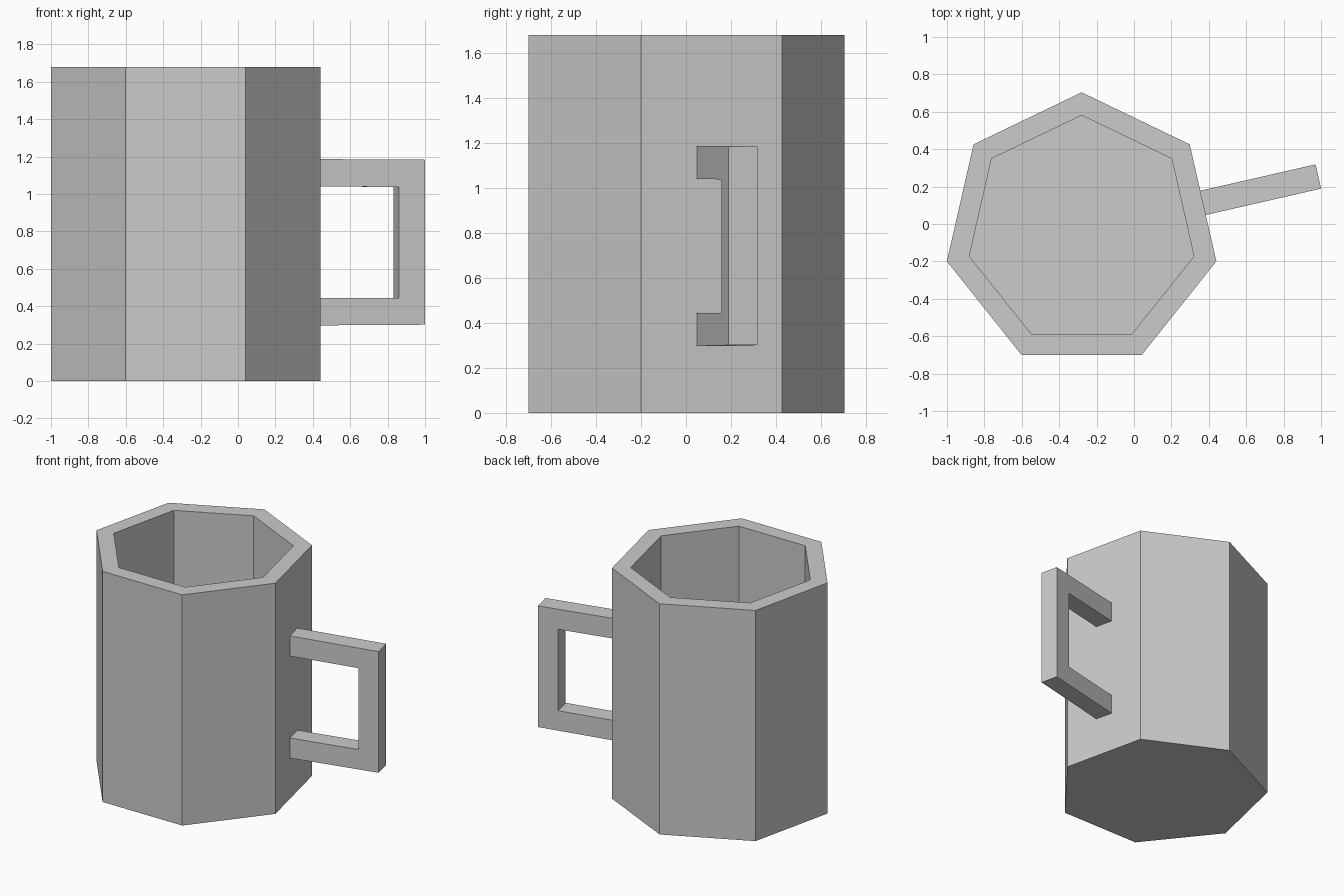
import bpy, bmesh
from math import pi, cos, sin
from mathutils import Matrix, Vector

if "Cube" in bpy.data.objects:
    bpy.data.objects.remove(bpy.data.objects["Cube"])

CENTRE = Vector((-0.28, -0.035, 0))   # axis of the cup
SIDES = 7


def finish(bm, name):
    bmesh.ops.recalc_face_normals(bm, faces=bm.faces)
    mesh = bpy.data.meshes.new(name)
    bm.to_mesh(mesh)
    bm.free()
    obj = bpy.data.objects.new(name, mesh)
    obj.location = CENTRE
    bpy.context.collection.objects.link(obj)
    return obj


def ring(bm, radius, z):
    angles = [pi / 2 + 2 * pi * i / SIDES for i in range(SIDES)]
    return [bm.verts.new((radius * cos(a), radius * sin(a), z)) for a in angles]


# Cup body: heptagonal outer wall, flat rim, inner wall and floor
bm = bmesh.new()
rings = [ring(bm, r, z) for r, z in
         ((0.739, 0), (0.739, 1.68), (0.616, 1.68), (0.616, 0.12))]
for low, high in zip(rings, rings[1:]):
    for i in range(SIDES):
        j = (i + 1) % SIDES
        bm.faces.new((low[i], low[j], high[j], high[i]))
bm.faces.new(rings[0])
bm.faces.new(rings[-1])
finish(bm, "cup_body")

# Handle: squared C profile, extruded across its width, ends set into the wall
profile = [(0.63, 0.297), (1.298, 0.301), (1.298, 1.183), (0.63, 1.187),
           (0.63, 1.04), (1.154, 1.038), (1.154, 0.445), (0.63, 0.443)]
width = 0.133
bm = bmesh.new()
face = bm.faces.new([bm.verts.new((d, -width / 2, z)) for d, z in profile])
out = bmesh.ops.extrude_face_region(bm, geom=[face], use_keep_orig=True)
bmesh.ops.translate(bm, vec=(0, width, 0),
                    verts=[v for v in out["geom"] if isinstance(v, bmesh.types.BMVert)])
# Turn it to point straight out of one flat side
bmesh.ops.rotate(bm, verts=bm.verts, cent=(0, 0, 0),
                 matrix=Matrix.Rotation(pi / 14, 3, 'Z'))
finish(bm, "handle")
